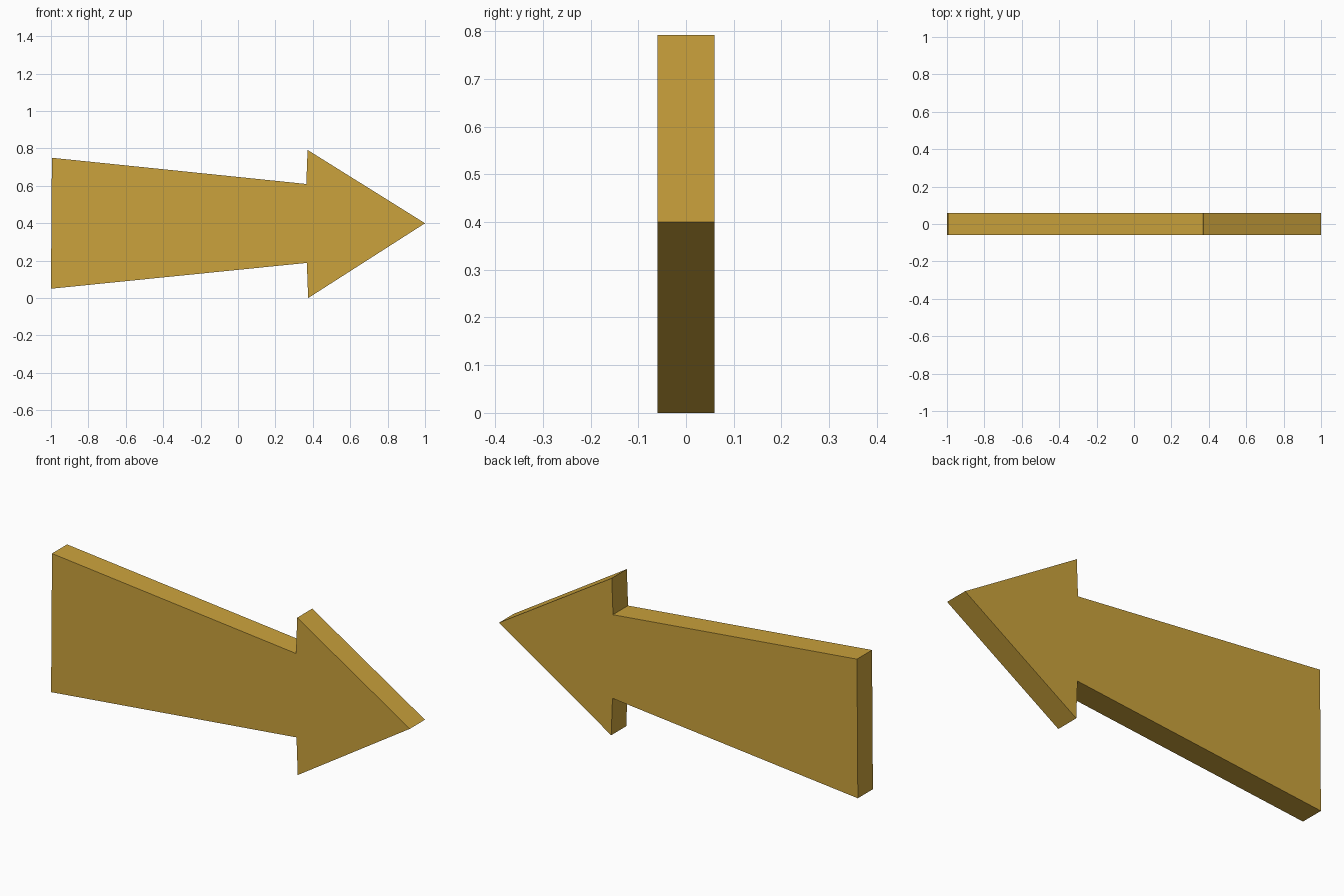
import bpy, bmesh

if "Cube" in bpy.data.objects:
    bpy.data.objects.remove(bpy.data.objects["Cube"])

HALF_DEPTH = 0.06

# Single golden colour
gold = bpy.data.materials.new("golden_ochre")
gold.diffuse_color = (0.60, 0.365, 0.045, 1.0)
gold.use_nodes = True
gold.node_tree.nodes["Principled BSDF"].inputs["Base Color"].default_value = gold.diffuse_color

# Arrow outline in x, z: tapered shaft and pointed head
outline = [(-1.0, 0.05), (0.368, 0.188), (0.375, 0.0), (1.0, 0.40),
           (0.372, 0.792), (0.365, 0.61), (-0.995, 0.75)]

# Flat arrow plate, extruded from front to back
bm = bmesh.new()
front = bm.faces.new([bm.verts.new((x, -HALF_DEPTH, z)) for x, z in outline])
extruded = bmesh.ops.extrude_face_region(bm, geom=[front], use_keep_orig=True)
back_verts = [g for g in extruded["geom"] if isinstance(g, bmesh.types.BMVert)]
bmesh.ops.translate(bm, verts=back_verts, vec=(0, 2 * HALF_DEPTH, 0))
bmesh.ops.recalc_face_normals(bm, faces=bm.faces)

mesh = bpy.data.meshes.new("arrow_plate")
bm.to_mesh(mesh)
bm.free()
mesh.materials.append(gold)
bpy.context.collection.objects.link(bpy.data.objects.new("arrow_plate", mesh))
